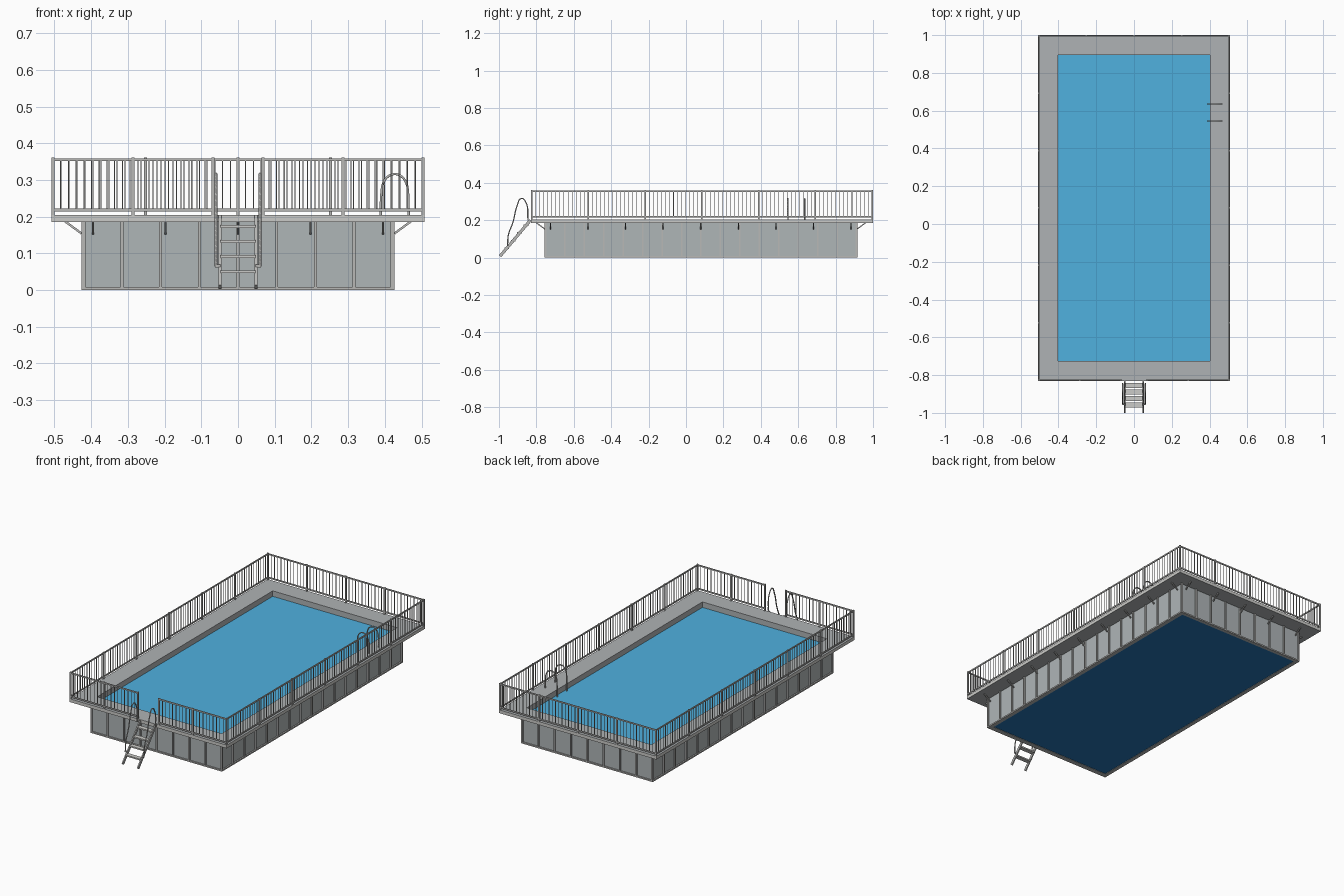
import bpy, bmesh
from math import pi, sin, cos
from mathutils import Vector

cube = bpy.data.objects.get("Cube")
if cube:
    bpy.data.objects.remove(cube, do_unlink=True)


def material(name, rgb):
    m = bpy.data.materials.new(name)
    m.use_nodes = True
    color = (*rgb, 1)
    m.diffuse_color = color
    m.node_tree.nodes["Principled BSDF"].inputs["Base Color"].default_value = color
    return m


PANEL = material("panel grey", (0.43, 0.465, 0.475))
DECK = material("deck grey", (0.43, 0.45, 0.46))
TRIM = material("light trim", (0.6, 0.6, 0.58))
METAL = material("rail metal", (0.48, 0.48, 0.47))
WATER = material("water blue", (0.08, 0.44, 0.74))
LINER = material("liner navy", (0.018, 0.17, 0.45))

# Rectangles as x0, x1, y0, y1
DECK_EDGE = (-0.508, 0.508, -0.83, 1.0)
OPENING = (-0.402, 0.402, -0.726, 0.895)
WALL = (-0.418, 0.418, -0.748, 0.908)
FRAME = (-0.426, 0.426, -0.756, 0.916)


def finish(name, bm, *mats):
    bmesh.ops.recalc_face_normals(bm, faces=bm.faces)
    mesh = bpy.data.meshes.new(name)
    bm.to_mesh(mesh)
    bm.free()
    for m in mats:
        mesh.materials.append(m)
    ob = bpy.data.objects.new(name, mesh)
    bpy.context.collection.objects.link(ob)
    return ob


def box(bm, x0, x1, y0, y1, z0, z1):
    verts = bmesh.ops.create_cube(bm, size=1)["verts"]
    bmesh.ops.scale(bm, vec=(x1 - x0, y1 - y0, z1 - z0), verts=verts)
    bmesh.ops.translate(bm, vec=((x0 + x1) / 2, (y0 + y1) / 2, (z0 + z1) / 2), verts=verts)


def bar(bm, a, b, width, depth):
    """Box running from a to b; width lies level, depth across it."""
    a, b = Vector(a), Vector(b)
    along = b - a
    side = along.cross(Vector((0, 0, 1))).normalized()
    up = side.cross(along).normalized()
    verts = bmesh.ops.create_cube(bm, size=1)["verts"]
    for v in verts:
        c = v.co.copy()
        v.co = (a + b) / 2 + along * c.x + side * width * c.y + up * depth * c.z


def corners(r):
    return [(r[0], r[2]), (r[1], r[2]), (r[1], r[3]), (r[0], r[3])]


def ring(name, outer, inner, z0, z1, *mats):
    bm = bmesh.new()
    loops = [[bm.verts.new((x, y, z)) for x, y in corners(r)]
             for r, z in ((outer, z0), (outer, z1), (inner, z1), (inner, z0))]
    for k in range(4):
        a, b = loops[k], loops[(k + 1) % 4]
        for i in range(4):
            j = (i + 1) % 4
            bm.faces.new((a[i], a[j], b[j], b[i]))
    return finish(name, bm, *mats)


def tube(name, points, radius):
    curve = bpy.data.curves.new(name, "CURVE")
    curve.dimensions = "3D"
    curve.bevel_depth = radius
    curve.bevel_resolution = 1
    curve.resolution_u = 5
    curve.use_fill_caps = True
    spline = curve.splines.new("BEZIER")
    spline.bezier_points.add(len(points) - 1)
    for p, co in zip(spline.bezier_points, points):
        p.co = co
        p.handle_left_type = p.handle_right_type = "AUTO"
    curve.materials.append(METAL)
    ob = bpy.data.objects.new(name, curve)
    bpy.context.collection.objects.link(ob)


# Deck with a lighter outer rim, pool walls, water and floor
deck = ring("deck", DECK_EDGE, OPENING, 0.186, 0.205, DECK, TRIM)
for face in deck.data.polygons:
    outside = abs(face.center.x) > 0.5 or face.center.y > 0.97 or face.center.y < -0.8
    if abs(face.normal.z) < 0.5 and outside:
        face.material_index = 1
ring("pool_wall", WALL, OPENING, 0.0, 0.187, PANEL)
for name, z0, z1, mat in (("water", 0.165, 0.173, WATER), ("pool_floor", 0.002, 0.01, LINER)):
    bm = bmesh.new()
    box(bm, *OPENING, z0, z1)
    finish(name, bm, mat)

# Wall framing: raised posts and a base rail on every side
bm = bmesh.new()
HALF, DEEP = 0.004, 0.01
x0, x1, y0, y1 = FRAME
for i in range(9):
    x = x0 + HALF + (x1 - x0 - 2 * HALF) * i / 8
    box(bm, x - HALF, x + HALF, y0, y0 + DEEP, 0.007, 0.187)
    box(bm, x - HALF, x + HALF, y1 - DEEP, y1, 0.007, 0.187)
for i in range(17):
    y = y0 + HALF + (y1 - y0 - 2 * HALF) * i / 16
    box(bm, x0, x0 + DEEP, y - HALF, y + HALF, 0.007, 0.187)
    box(bm, x1 - DEEP, x1, y - HALF, y + HALF, 0.007, 0.187)
finish("wall_posts", bm, METAL)
ring("base_rail", FRAME, (x0 + 0.014, x1 - 0.014, y0 + 0.014, y1 - 0.014), 0.0, 0.008, METAL)

# Diagonal deck brackets
bm = bmesh.new()
LOW, HIGH, REACH = 0.154, 0.187, 0.045
for i in range(5):
    x = -0.395 + 0.1975 * i
    bar(bm, (x, y0, LOW), (x, y0 - REACH, HIGH), 0.006, 0.006)
    bar(bm, (x, y1, LOW), (x, y1 + REACH, HIGH), 0.006, 0.006)
for i in range(9):
    y = -0.725 + 0.201 * i
    for s in (-1, 1):
        bar(bm, (s * x1, y, LOW), (s * (x1 + REACH), y, HIGH), 0.006, 0.006)
finish("deck_brackets", bm, METAL)


def fence(name, a, b, bays, balusters):
    """Railing from a to b, split into bays by posts."""
    bm = bmesh.new()
    a, b = Vector((*a, 0)), Vector((*b, 0))
    for z in (0.355, 0.218):
        lift = Vector((0, 0, z))
        bar(bm, a + lift, b + lift, 0.005, 0.008)
    steps = bays * (balusters + 1)
    for i in range(steps + 1):
        p = a.lerp(b, i / steps)
        is_post = i % (balusters + 1) == 0
        h = 0.004 if is_post else 0.0014
        low, high = (0.204, 0.361) if is_post else (0.218, 0.355)
        box(bm, p.x - h, p.x + h, p.y - h, p.y + h, low, high)
    finish(name, bm, METAL)


# Fences around the deck with a gap for the entry steps
EX, FRONT, BACK, GAP = 0.504, -0.826, 0.996, 0.068
fence("back_fence", (-EX, BACK), (EX, BACK), 4, 11)
for side, s in (("left", 1), ("right", -1)):
    fence(side + "_fence", (s * EX, FRONT), (s * EX, BACK), 6, 13)
    fence("front_fence_" + side, (s * GAP, FRONT), (s * EX, FRONT), 2, 9)

# Entry steps: stringers, treads and looped handrails
bm = bmesh.new()
TOP, FOOT = Vector((0, -0.832, 0.2)), Vector((0, -0.994, 0.008))
for s in (-1, 1):
    off = Vector((s * 0.049, 0, 0))
    bar(bm, TOP + off, FOOT + off, 0.007, 0.016)
    box(bm, s * 0.055 - 0.007, s * 0.055 + 0.007, -0.958, -0.95, 0.062, 0.07)
finish("step_stringers", bm, METAL)
bm = bmesh.new()
for z in (0.05, 0.091, 0.132, 0.173):
    y = TOP.y + (z - TOP.z) * (TOP.y - FOOT.y) / (TOP.z - FOOT.z)
    box(bm, -0.047, 0.047, y - 0.013, y + 0.013, z - 0.004, z + 0.004)
finish("step_treads", bm, TRIM)
PROFILE = [(-0.954, 0.064), (-0.95, 0.12), (-0.925, 0.19), (-0.902, 0.28),
           (-0.88, 0.317), (-0.858, 0.3), (-0.845, 0.2)]
for side, s in (("left", 1), ("right", -1)):
    tube("step_handrail_" + side, [(s * 0.06, y, z) for y, z in PROFILE], 0.0035)

# Grab rails of the pool ladder, with rungs below them
for i, y in enumerate((0.545, 0.635)):
    arch = [(0.427 + 0.036 * cos(a * pi / 6), y, 0.268 + 0.048 * sin(a * pi / 6)) for a in range(7)]
    tube("grab_rail_%d" % (i + 1), [(0.465, y, 0.204)] + arch + [(0.389, y, 0.2), (0.389, y, 0.02)], 0.0035)
bm = bmesh.new()
for z in (0.05, 0.09, 0.13):
    box(bm, 0.382, 0.396, 0.545, 0.635, z - 0.003, z + 0.003)
finish("pool_ladder_rungs", bm, METAL)
